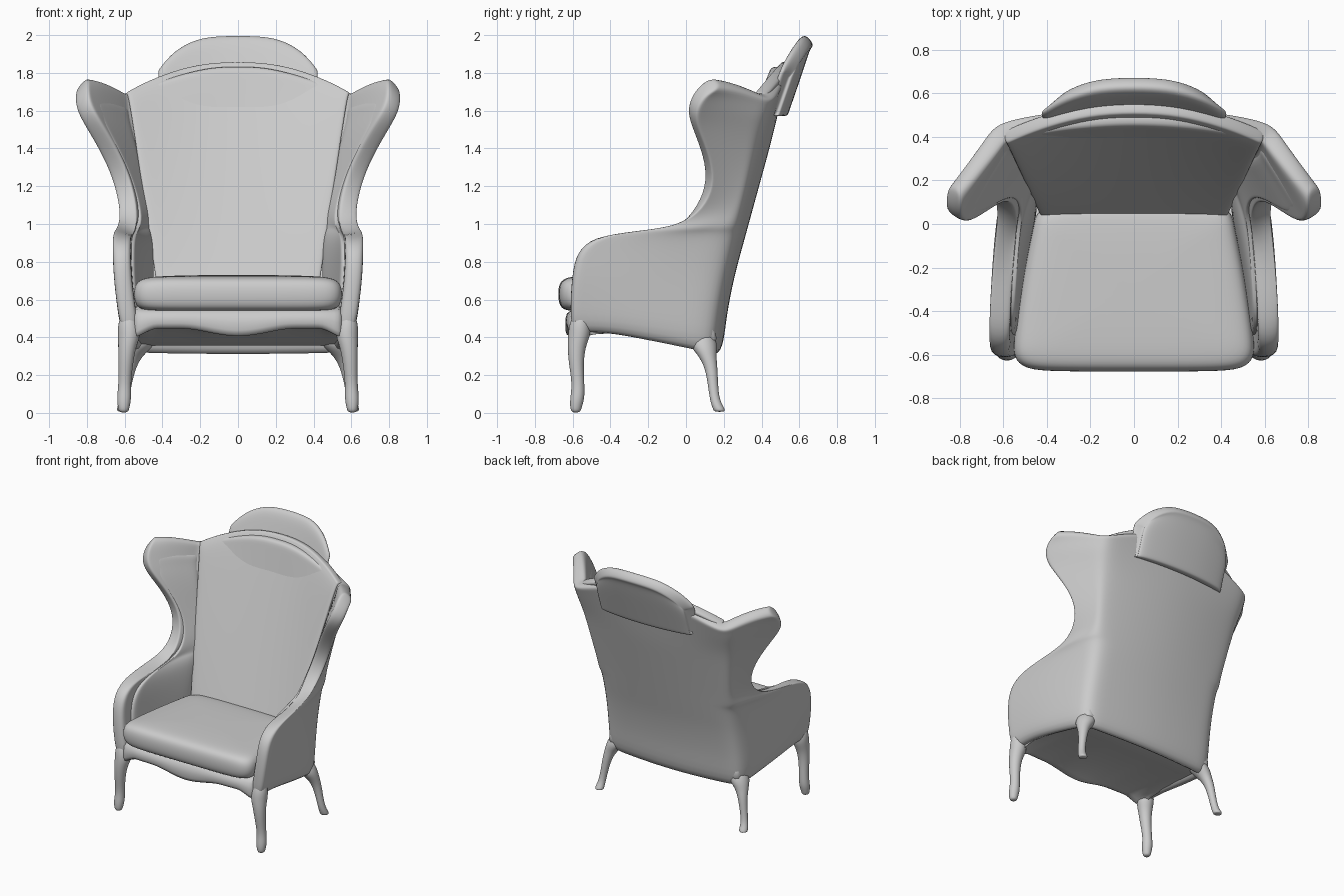
import bpy, math
from mathutils import Vector

if "Cube" in bpy.data.objects:
    bpy.data.objects.remove(bpy.data.objects["Cube"])

fabric = bpy.data.materials.new("light_grey")
fabric.use_nodes = True
grey = (0.6, 0.6, 0.6, 1)
fabric.diffuse_color = grey
fabric.node_tree.nodes["Principled BSDF"].inputs["Base Color"].default_value = grey


def grid_object(name, rows, closed=False, thickness=0, mirror=False, levels=2):
    """Skin a list of point rows; closed rows become a capped tube."""
    n = len(rows[0])
    verts = [p for row in rows for p in row]
    faces = []
    for j in range(len(rows) - 1):
        for i in range(n if closed else n - 1):
            k = (i + 1) % n
            faces.append((j * n + i, j * n + k, (j + 1) * n + k, (j + 1) * n + i))
    if closed:
        faces.append(tuple(reversed(range(n))))
        faces.append(tuple(range(len(verts) - n, len(verts))))
    mesh = bpy.data.meshes.new(name)
    mesh.from_pydata(verts, [], faces)
    mesh.materials.append(fabric)
    mesh.polygons.foreach_set("use_smooth", [True] * len(faces))
    obj = bpy.data.objects.new(name, mesh)
    bpy.context.collection.objects.link(obj)
    if mirror:
        obj.modifiers.new("mirror", "MIRROR").use_clip = True
    if thickness:
        solid = obj.modifiers.new("thickness", "SOLIDIFY")
        solid.thickness = thickness
        solid.offset = -1
    sub = obj.modifiers.new("smooth", "SUBSURF")
    sub.levels = sub.render_levels = levels
    return obj


def lerp(a, b, t):
    return a + (b - a) * t


# Shell sections: height, front edge y, front edge x, rear corner x
SECTIONS = [
    (0.415, -0.61, 0.615, 0.57), (0.56, -0.615, 0.64, 0.57),
    (0.72, -0.605, 0.66, 0.56), (0.85, -0.58, 0.665, 0.56),
    (0.93, -0.49, 0.665, 0.56), (0.962, -0.30, 0.655, 0.56),
    (0.985, -0.08, 0.635, 0.56), (1.05, 0.055, 0.625, 0.56),
    (1.17, 0.135, 0.645, 0.57), (1.30, 0.135, 0.69, 0.585),
    (1.43, 0.09, 0.76, 0.605), (1.55, 0.045, 0.825, 0.62),
    (1.64, 0.05, 0.865, 0.63), (1.73, 0.10, 0.87, 0.63),
    (1.77, 0.18, 0.855, 0.63),
]


def back_y(z):
    return max(0.195, 0.195 + 0.275 * (z - 0.5))


def shell_point(section, s, inset=0.0):
    """s runs 0..1 along the side and 1..2 along the back to the middle."""
    z, yf, xf, xb = section
    yc = back_y(z)
    corner = yc - 0.04 - 0.03 * max(0, z - 0.6)
    if s <= 1:
        x, y = lerp(xf, xb, s), lerp(yf, corner, s)
        if z < 1:
            x += 0.025 * math.sin(math.pi * s)
        top = lerp(1.72, 1.655, max(0, (s - 0.35) / 0.65))
    else:
        t = s - 1
        x, y = xb * (1 - t), lerp(corner, yc, 1 - (1 - t) ** 2)
        top = lerp(1.655, 1.82, min(1, t * 1.4) ** 0.9)
    # inward shift for the padding
    d = Vector((xb - xf, corner - yf)).normalized()
    x, y = x - d.y * inset, y + d.x * inset
    if z > 1.44:
        z = 1.44 + (z - 1.44) * (top - 1.44) / 0.33
    elif z < 0.7:
        z -= 0.11 * (0.7 - z) / 0.27 * max(0, (y + 0.4) / 0.6)
    return (x, y, z)


# Arms, wings and back as one upholstered shell
STEPS = [0, 0.06, 0.25, 0.5, 0.75, 0.93, 1.07, 1.3, 1.55, 1.8, 2]
grid_object("arm_and_back_shell",
            [[shell_point(sec, s) for s in STEPS] for sec in SECTIONS],
            thickness=0.095, mirror=True)


# Raised padding on the inside of the arms and wings, thicker low at the rear
def pad_inset(z, s):
    return 0.05 + 0.045 * s * max(0, min(1, (1.3 - z) / 0.4))


pad = [[shell_point(sec, s, pad_inset(sec[0], s)) for s in (0.13, 0.2, 0.45, 0.7, 0.9)]
       for sec in SECTIONS[1:-1]]
for side in (1, -1):
    rows = [[(x * side, y, z - 0.03) for x, y, z in row][::side] for row in pad]
    grid_object("left_side_padding" if side > 0 else "right_side_padding",
                rows, thickness=0.06)

# Back cushion with an arched top
COLS = [-1, -0.97, -0.8, -0.5, -0.2, 0.2, 0.5, 0.8, 0.97, 1]
rows = []
for v in (0, 0.03, 0.25, 0.5, 0.75, 0.95, 0.985, 1):
    row = []
    for t in COLS:
        z = lerp(0.66, 1.87 - 0.17 * abs(t) ** 2.2, v)
        edge = 0.015 if v > 0.98 or abs(t) > 0.99 else 0
        row.append(((0.435 + 0.155 * v) * t,
                    0.05 + 0.39 * (z - 0.72) - 0.08 * v * t * t + edge, z))
    rows.append(row)
grid_object("back_cushion", rows, thickness=0.065)

# Crest above the back
rows = []
for v in (0, 0.06, 0.35, 0.7, 0.93, 1):
    row = []
    for t in COLS:
        z = lerp(1.59, 2.01 - 0.2 * abs(t) ** 4, v)
        edge = 0.03 if v == 1 or abs(t) > 0.99 else 0
        row.append((0.43 * t, 0.465 + 0.345 * (z - 1.6) - 0.05 * t * t + edge, z))
    rows.append(row)
grid_object("crest_cushion", rows, thickness=0.08)


# Seat cushion: stacked rounded outlines
def seat_ring(z, inset):
    half = [(0.0, -0.675), (0.36, -0.675), (0.50, -0.665), (0.555, -0.61),
            (0.545, -0.5), (0.51, -0.25), (0.46, 0.0), (0.44, 0.1), (0.0, 0.1)]
    pts = half + [(-x, y) for x, y in half[-2:0:-1]]
    k = 1 - inset / 0.5
    return [(x * k, (y + 0.28) * k - 0.28, z) for x, y in pts]


grid_object("seat_cushion",
            [seat_ring(*r) for r in ((0.54, 0.15), (0.54, 0.04), (0.57, 0.005),
                                     (0.63, -0.005), (0.69, 0.005), (0.718, 0.05),
                                     (0.726, 0.16), (0.73, 0.35))], closed=True)


# Seat base with a scalloped front apron
def scallop(x):
    x = abs(x)
    if x > 0.46:
        return 0.435 - 0.6 * (x - 0.46)
    return 0.417 - 0.022 * math.cos(math.pi * min(x, 0.3) / 0.3)


rows = []
for i in range(-14, 15):
    x = 0.57 * i / 14
    front = 0.03 * abs(i / 14) ** 6
    zb = scallop(x)
    rows.append([(x, -0.60 + front, 0.57), (x, -0.635 + front, 0.53),
                 (x, -0.645 + front, zb + 0.03), (x, -0.62 + front, zb),
                 (x, -0.55, max(zb, 0.42) + 0.015), (x, -0.2, 0.415),
                 (x, 0.12, 0.34), (x, 0.17, 0.36), (x, 0.17, 0.57)])
grid_object("seat_base", rows, closed=True, levels=1)


# Curved legs: rings of x, y, z, radius
def leg(name, path, side):
    rows = [[(side * x + r * math.cos(a * math.pi / 5),
              y + r * math.sin(a * math.pi / 5), z) for a in range(10)]
            for x, y, z, r in path]
    grid_object(name, rows, closed=True)


FRONT = [(0.58, -0.555, 0.54, 0.035), (0.58, -0.562, 0.47, 0.06),
         (0.575, -0.565, 0.41, 0.064), (0.587, -0.58, 0.35, 0.05),
         (0.595, -0.582, 0.26, 0.041), (0.6, -0.57, 0.15, 0.034),
         (0.603, -0.575, 0.08, 0.041), (0.605, -0.583, 0.03, 0.033),
         (0.605, -0.583, 0.0, 0.025)]
REAR = [(0.50, 0.085, 0.44, 0.05), (0.51, 0.09, 0.365, 0.085),
        (0.55, 0.11, 0.31, 0.052), (0.575, 0.135, 0.24, 0.034),
        (0.595, 0.145, 0.12, 0.027), (0.605, 0.155, 0.06, 0.028),
        (0.61, 0.175, 0.02, 0.034), (0.61, 0.178, 0.005, 0.03)]
for side, label in ((1, "left"), (-1, "right")):
    leg("front_leg_" + label, FRONT, side)
    leg("rear_leg_" + label, REAR, side)
